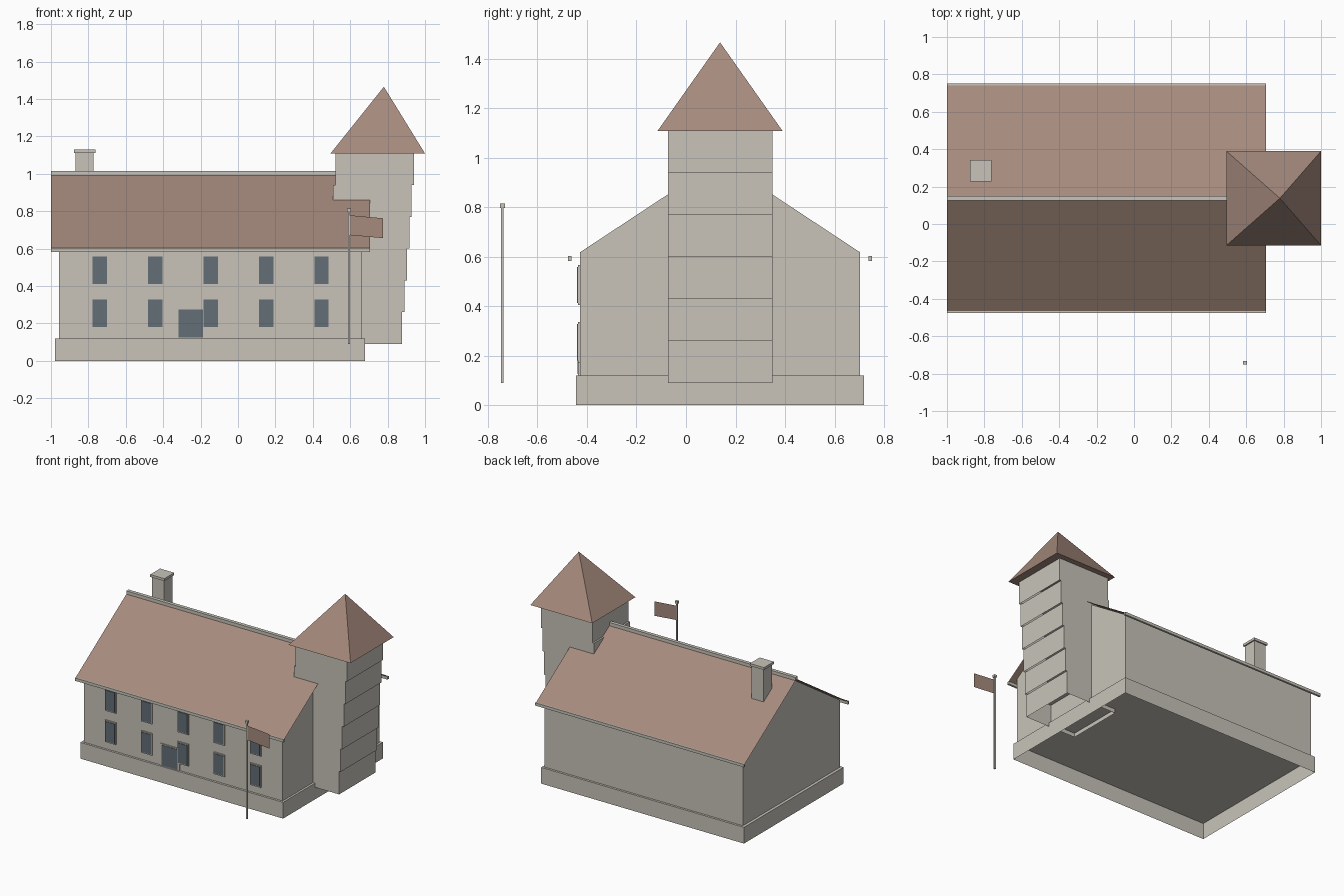
import bpy, bmesh

if "Cube" in bpy.data.objects:
    bpy.data.objects.remove(bpy.data.objects["Cube"])


def material(name, rgb):
    m = bpy.data.materials.new(name)
    m.diffuse_color = (*rgb, 1)
    m.use_nodes = True
    m.node_tree.nodes["Principled BSDF"].inputs["Base Color"].default_value = m.diffuse_color
    return m


STONE = material("pale_stone", (0.578, 0.552, 0.491))
TILE = material("brown_tile", (0.381, 0.254, 0.205))
GLASS = material("slate_glass", (0.127, 0.156, 0.181))


def mesh(name, verts, faces, mat):
    me = bpy.data.meshes.new(name)
    me.from_pydata(verts, [], faces)
    me.materials.append(mat)
    ob = bpy.data.objects.new(name, me)
    bpy.context.collection.objects.link(ob)
    return ob


def box(name, x, y, z, mat=STONE, open_bottom=False):
    """Box from (min, max) ranges on each axis."""
    verts = [(a, b, c) for c in z for b in y for a in x]
    faces = [(4, 5, 7, 6), (0, 1, 5, 4), (1, 3, 7, 5), (3, 2, 6, 7), (2, 0, 4, 6)]
    if not open_bottom:
        faces.append((0, 2, 3, 1))
    return mesh(name, verts, faces, mat)


def around(c, size):
    return (c - size / 2, c + size / 2)


MID = 0.1375            # y of the ridge line
FRONT = MID - 0.566     # y of the front wall
ROOF_X = (-1.0, 0.706)

# Plinth, open underneath
box("plinth", (-0.978, 0.68), around(MID, 1.164), (0, 0.12), open_bottom=True)

# Main walls with gables: pentagon extruded along x
profile = [(FRONT, 0.12), (MID + 0.566, 0.12), (MID + 0.566, 0.617),
           (MID, 0.99), (FRONT, 0.617)]
verts = [(x, y, z) for x in (-0.957, 0.664) for y, z in profile]
sides = [(i, i + 5, (i + 1) % 5 + 5, (i + 1) % 5)[::-1] for i in range(5)]
mesh("walls", verts, sides + [(4, 3, 2, 1, 0), (5, 6, 7, 8, 9)], STONE)

# Thin roof sheet, gutters and ridge cap
verts = [(x, y, z) for y, z in ((MID - 0.607, 0.6), (MID, 1.0), (MID + 0.607, 0.6))
         for x in ROOF_X]
mesh("main_roof", verts, [(0, 1, 3, 2), (2, 3, 5, 4)], TILE)
for side, label in ((-1, "front"), (1, "back")):
    box(label + "_gutter", ROOF_X, around(MID + side * 0.607, 0.015), (0.582, 0.603))
box("ridge_cap", ROOF_X, around(MID, 0.026), (0.992, 1.016))

# Chimney with cap
box("chimney", around(-0.82, 0.097), around(0.286, 0.097), (0.8, 1.112))
box("chimney_cap", around(-0.82, 0.115), around(0.286, 0.115), (1.112, 1.13))

# Leaning tower: stacked blocks, each shifted a little to the right
for i in range(6):
    z = 0.09 + 0.17 * i
    box(f"tower_block_{i + 1}", around(0.668 + 0.0127 * i, 0.42), around(MID, 0.422),
        (z, z + 0.17), open_bottom=True)

# Tower spire, apex shifted with the lean
x0, x1 = 0.494, 1.0
y0, y1 = around(MID, 0.504)
mesh("tower_spire",
     [(x0, y0, 1.108), (x1, y0, 1.108), (x1, y1, 1.108), (x0, y1, 1.108), (0.78, MID, 1.465)],
     [(0, 1, 4), (1, 2, 4), (2, 3, 4), (3, 0, 4), (3, 2, 1, 0)], TILE)

# Windows: two rows of five, slim frame and pane
for row, z in enumerate((0.254, 0.485)):
    for col in range(5):
        x = -0.739 + 0.2965 * col
        tag = f"{row + 1}_{col + 1}"
        box("window_frame_" + tag, around(x, 0.088), (FRONT - 0.008, FRONT), around(z, 0.162))
        box("window_pane_" + tag, around(x, 0.076), (FRONT - 0.012, FRONT - 0.004),
            around(z, 0.146), GLASS)

# Door
box("door_frame", (-0.328, -0.175), (FRONT - 0.007, FRONT), (0.12, 0.283))
box("door_panel", (-0.317, -0.188), (FRONT - 0.01, FRONT - 0.004), (0.126, 0.275), GLASS)

# Flagpole, finial and flag sheet
PX, PY = 0.594, -0.742
box("flagpole", around(PX, 0.01), around(PY, 0.01), (0.09, 0.798))
box("flagpole_finial", around(PX, 0.02), around(PY, 0.02), (0.797, 0.815))
mesh("flag", [(0.598, PY, 0.672), (0.776, PY, 0.656), (0.776, PY, 0.762), (0.598, PY, 0.778)],
     [(0, 1, 2, 3)], TILE)
